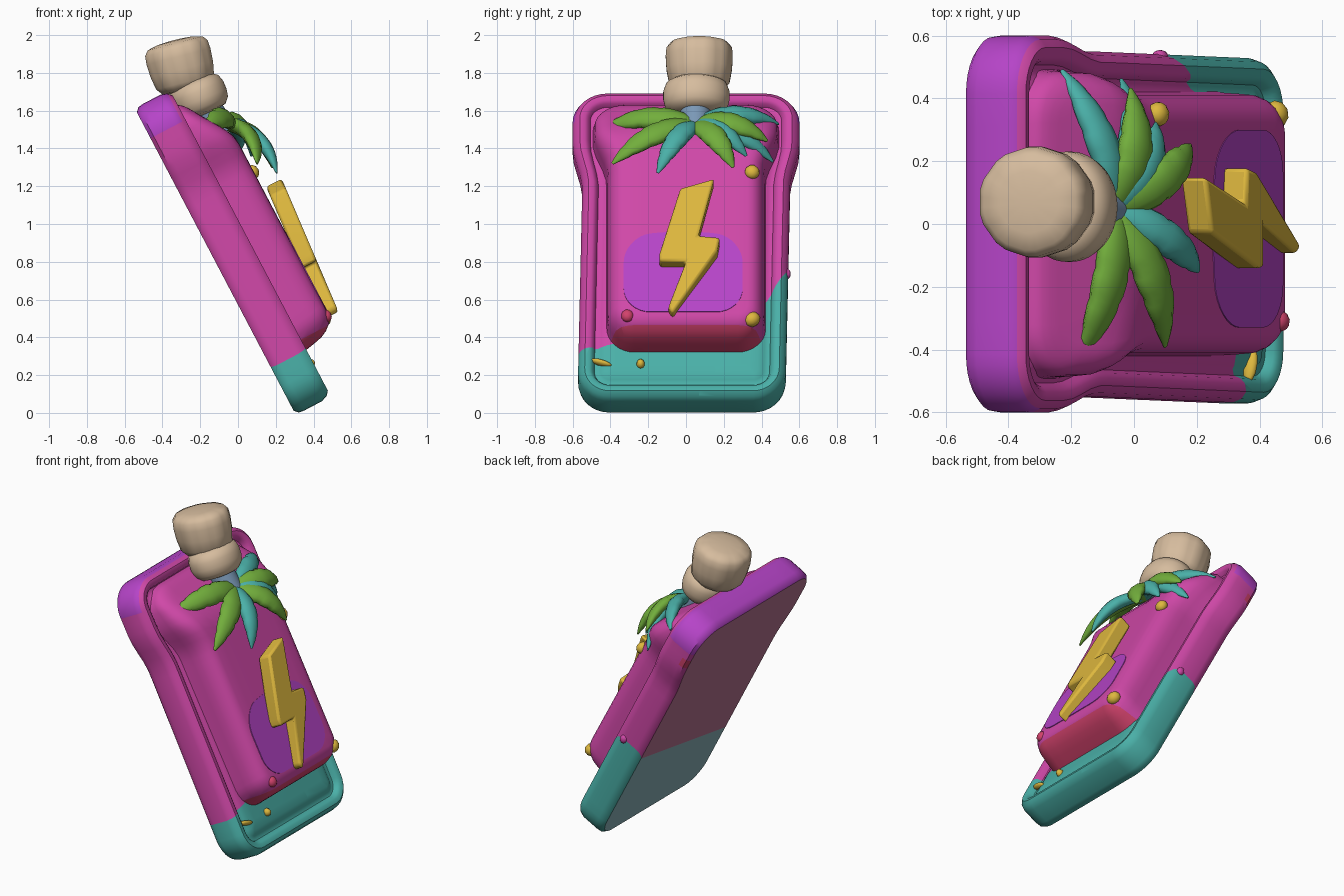
import bpy, bmesh, math
from mathutils import Vector, Matrix

if "Cube" in bpy.data.objects:
    bpy.data.objects.remove(bpy.data.objects["Cube"])

# Leaning frame: local x = width, y = up along the slab, z = out of the slab
UP, OUT = Vector((-0.465, 0, 0.885)), Vector((0.885, 0, 0.465))
LEAN = Matrix(((0, UP.x, OUT.x, 0.29), (1, 0, 0, 0), (0, UP.z, OUT.z, 0.02), (0, 0, 0, 1)))


def mat(name, rgb):
    m = bpy.data.materials.new(name)
    lin = [((c / 255 + 0.055) / 1.055) ** 2.4 for c in rgb]
    m.diffuse_color = (*lin, 1)
    m.use_nodes = True
    m.node_tree.nodes["Principled BSDF"].inputs["Base Color"].default_value = m.diffuse_color
    return m


MAGENTA = mat("magenta", (208, 72, 168))
PURPLE = mat("purple", (182, 68, 200))
TEAL = mat("teal", (74, 176, 168))
RED = mat("raspberry", (210, 66, 108))
YELLOW = mat("yellow", (222, 184, 62))
GREEN = mat("leaf green", (114, 174, 60))
BEIGE = mat("cork beige", (214, 188, 158))
MAUVE = mat("back mauve", (180, 114, 144))
SLATE = mat("back slate", (136, 176, 182))
BLUE = mat("neck blue", (122, 152, 182))


def finish(name, bm, mats, matrix=LEAN, angle=40):
    bmesh.ops.recalc_face_normals(bm, faces=bm.faces)
    bm.transform(matrix)
    me = bpy.data.meshes.new(name)
    bm.to_mesh(me)
    bm.free()
    for m in mats:
        me.materials.append(m)
    ob = bpy.data.objects.new(name, me)
    bpy.context.collection.objects.link(ob)
    bpy.ops.object.select_all(action='DESELECT')
    ob.select_set(True)
    bpy.context.view_layer.objects.active = ob
    bpy.ops.object.shade_smooth_by_angle(angle=math.radians(angle))
    return ob


def loft(rings):
    """Skin closed rings of equal count and cap both ends."""
    bm = bmesh.new()
    vs = [[bm.verts.new(p) for p in r] for r in rings]
    n = len(rings[0])
    for a, b in zip(vs, vs[1:]):
        for i in range(n):
            j = (i + 1) % n
            bm.faces.new((a[i], a[j], b[j], b[i]))
    bm.faces.new(vs[0][::-1])
    bm.faces.new(vs[-1])
    return bm


def cut(bm, co, no):
    bmesh.ops.bisect_plane(bm, geom=bm.verts[:] + bm.edges[:] + bm.faces[:], plane_co=co, plane_no=no)


def smooth(a, b, t):
    t = min(1, max(0, (t - a) / (b - a)))
    return t * t * (3 - 2 * t)


def outline(hw, v0, v1, r, inset, flare=0.0, skew=0.0):
    """Rounded rectangle whose sides flare out near the top."""
    hw, v0, v1, r = hw - inset, v0 + inset, v1 - inset, max(r - inset, 0.01)
    arcs = []
    corners = ((hw - r, v0 + r, -90), (hw - r, v1 - r, 0), (r - hw, v1 - r, 90), (r - hw, v0 + r, 180))
    for cx, cy, a0 in corners:
        arcs.append([(cx + r * math.cos(math.radians(a0 + k * 11.25)),
                      cy + r * math.sin(math.radians(a0 + k * 11.25))) for k in range(9)])
    pts = []
    for k, arc in enumerate(arcs):
        pts += arc
        a, b = arc[-1], arcs[(k + 1) % 4][0]
        n = 24 if k % 2 == 0 else 8
        pts += [(a[0] + (b[0] - a[0]) * i / n, a[1] + (b[1] - a[1]) * i / n) for i in range(1, n)]
    out = []
    for y, v in pts:
        y *= 1 + flare * smooth(1.24, 1.5, v)
        out.append((y + skew * (1 - min(v, 1.2) / 1.2), v))
    return out


# Tray: rim profile swept round the outline, with a groove inside the rim and a raised floor
profile = [(0.025, 0), (0.004, 0.02), (0, 0.05), (0, 0.155), (0.012, 0.19), (0.035, 0.21), (0.06, 0.209),
           (0.076, 0.196), (0.086, 0.172), (0.106, 0.17), (0.118, 0.178), (0.15, 0.188), (0.2, 0.19)]
bm = loft([[(y, v, w) for y, v in outline(0.55, -0.035, 1.8, 0.17, i, 0.092, -0.024)] for i, w in profile])
low = lambda y: 0.25 + 0.25 * (y + 0.55)
steep = lambda y: 0.51 + 1.6 * (y - 0.4)
rear = lambda y: 0.43 + 0.24 * (y + 0.55)
cut(bm, (0, low(0), 0), (-0.25, 1, 0))
cut(bm, (0, steep(0), 0), (-1.6, 1, 0))
cut(bm, (0, rear(0), 0), (-0.24, 1, 0))
cut(bm, (0, 1.62, 0), (0, 1, 0))
bmesh.ops.recalc_face_normals(bm, faces=bm.faces)
for f in bm.faces:
    c, n = f.calc_center_median(), f.normal
    if n.z < -0.9:
        f.material_index = 4 if c.y < rear(c.x) else 3
    elif c.y < max(low(c.x), steep(c.x)):
        f.material_index = 2
    elif c.y > 1.62 and n.z < 0.6 and c.z < 0.2 and (n.y > 0.1 or abs(c.x) > 0.53):
        f.material_index = 1
    elif c.x > 0.57 and abs(c.y - 1.54) < 0.04 and c.z < 0.1:
        f.material_index = 5
finish("tray", bm, [MAGENTA, PURPLE, TEAL, MAUVE, SLATE, RED])

# Raised bottle body, sloping down toward its shoulders
rings = []
for i, w in [(-0.01, 0.15), (-0.003, 0.2), (0, 0.26), (0.004, 0.31), (0.018, 0.35), (0.04, 0.38), (0.065, 0.395),
             (0.09, 0.4), (0.16, 0.402), (0.25, 0.402), (0.33, 0.402), (0.4, 0.402)]:
    rings.append([(y, v, 0.15 + (w - 0.15) * (1 - 0.6 * smooth(1.38, 1.72, v)))
                  for y, v in outline(0.415, 0.245 + 0.15 * max(0, w - 0.2), 1.71, 0.14, i, 0.17)])
bm = loft(rings)
cut(bm, (0, 0.306, 0), (0, 1, 0))
for f in bm.faces:
    f.material_index = int(f.calc_center_median().y < 0.306)
finish("bottle_body", bm, [MAGENTA, RED])

# Thin purple patch on the body, arched at its upper end
patch = [(y - 0.015, v + max(0, v - 0.6) * 0.25 * math.cos(4 * y)) for y, v in outline(0.315, 0.37, 0.8, 0.14, 0)]
finish("body_patch", loft([[(y, v, w) for y, v in patch] for w in (0.398, 0.4045)]), [PURPLE])

# Lightning bolt, given as width and world height, tilted slightly off the body
bolt = [(-.03, 1.17), (.15, 1.22), (.065, .93), (.18, .92), (.165, .85), (-.07, .535),
        (-.095, .565), (0, .8), (-.14, .8), (-.14, .84)]
bolt = [(y, (z - 0.02 - 0.465 * 0.465) / 0.885) for y, z in bolt]
bm = loft([[(y, v, w + 0.08 * (v - 0.7)) for y, v in bolt] for w in (0.39, 0.483)])
ob = finish("lightning_bolt", bm, [YELLOW], angle=30)
bev = ob.modifiers.new("soft_edges", 'BEVEL')
bev.width, bev.segments = 0.014, 2


def turned(name, centre, axis, prof, material, sy=1.0, sides=0, seg=60):
    """Lathed part along a tilted axis; sides gives it flat, slightly grooved panels."""
    rings = []
    for r, h in prof:
        ring = []
        for k in range(seg):
            a = 2 * math.pi * k / seg
            q = r
            if sides:
                d = math.tau / sides
                q *= math.cos(d / 2) / math.cos((a + d / 2) % d - d / 2) * 1.02
                q *= 0.965 if k % (seg // sides) == seg // sides // 2 else 1
            ring.append((q * math.cos(a), q * math.sin(a) * sy, h))
        rings.append(ring)
    z = Vector(axis).normalized()
    y = Vector((0, 1, 0))
    x = y.cross(z)
    m = Matrix((x, y, z)).transposed().to_4x4()
    finish(name, loft(rings), [material], Matrix.Translation(centre) @ m, 50)


# Neck, collar and panelled stopper
turned("neck", (-0.15, 0.05, 1.59), (-0.5, 0, 0.86), [(0.085, -0.13), (0.08, 0), (0.08, 0.1)], BLUE)
turned("stopper_collar", (-0.205, 0.055, 1.672), (-0.38, 0, 0.92),
       [(0.07, -0.095), (0.115, -0.085), (0.142, -0.055), (0.15, -0.015), (0.15, 0.03), (0.138, 0.07), (0.11, 0.09),
        (0.06, 0.1)], BEIGE, 1.17)
turned("stopper_cap", (-0.305, 0.07, 1.848), (-0.25, 0, 0.97),
       [(0.08, -0.145), (0.135, -0.135), (0.163, -0.10), (0.176, -0.03), (0.18, 0.04), (0.176, 0.085),
        (0.155, 0.112), (0.1, 0.125), (0.03, 0.13)], BEIGE, 1.0, 10)


def leaf(name, tip, material, width, arch=0.13):
    """Arched, lightly notched leaf from the crown to its tip."""
    root, tip = Vector((-0.06, 0.05, 1.52)), Vector(tip)
    mid = (root + tip) / 2 + Vector((0.6, 0, 0.8)) * arch
    normal = Vector((0.7, 0, 0.7))
    rings, n = [], 20
    for k in range(n + 1):
        t = k / n
        p = root * (1 - t) ** 2 + mid * 2 * t * (1 - t) + tip * t * t
        tan = ((mid - root) * (1 - t) + (tip - mid) * t).normalized()
        side = tan.cross(normal).normalized()
        up = side.cross(tan)
        s = max(0.12, math.sin(math.pi * (0.14 + 0.86 * t)) ** 0.65 if t < 1 else 0)
        notch = 0.9 if k in (8, 12, 16) else 1
        rings.append([p + side * width * s * notch * math.cos(a) + up * 0.04 * s * math.sin(a)
                      for a in (math.tau * i / 10 for i in range(10))])
    finish(name, loft(rings), [material], Matrix(), 60)


# Leaf crown
for k, tip in enumerate([(-0.18, -0.44, 1.5), (0.10, -0.39, 1.32), (-0.01, 0.43, 1.44), (0.18, 0.25, 1.30)]):
    leaf(f"green_leaf_{k + 1}", tip, GREEN, 0.07)
for k, (tip, arch) in enumerate([((0.205, -0.15, 1.27), 0.13), ((-0.23, 0.49, 1.53), 0.13),
                                 ((-0.04, 0.46, 1.33), 0.16), ((0.07, 0.32, 1.36), 0.13)]):
    leaf(f"teal_leaf_{k + 1}", tip, TEAL, 0.06, arch)

# Small pebbles, berry and side knob: local position, radii, turn
for name, pos, size, turn, m in [
        ("pebble_upper", (0.35, 1.21, 0.395), (0.04, 0.04, 0.035), 0, YELLOW),
        ("pebble_lower", (0.35, 0.345, 0.365), (0.045, 0.04, 0.04), 0.5, YELLOW),
        ("pebble_floor", (-0.24, 0.17, 0.19), (0.022, 0.026, 0.03), 0, YELLOW),
        ("twig", (-0.45, 0.18, 0.185), (0.062, 0.016, 0.025), -0.3, YELLOW),
        ("side_knob", (0.535, 0.73, 0.15), (0.02, 0.03, 0.025), 0, MAGENTA),
        ("berry", (-0.31, 0.355, 0.385), (0.034, 0.036, 0.03), 0, RED)]:
    bm = bmesh.new()
    bmesh.ops.create_icosphere(bm, subdivisions=2, radius=1)
    finish(name, bm, [m], LEAN @ Matrix.Translation(pos) @ Matrix.Rotation(turn, 4, 'Z')
           @ Matrix.Diagonal((*size, 1)), 60)
